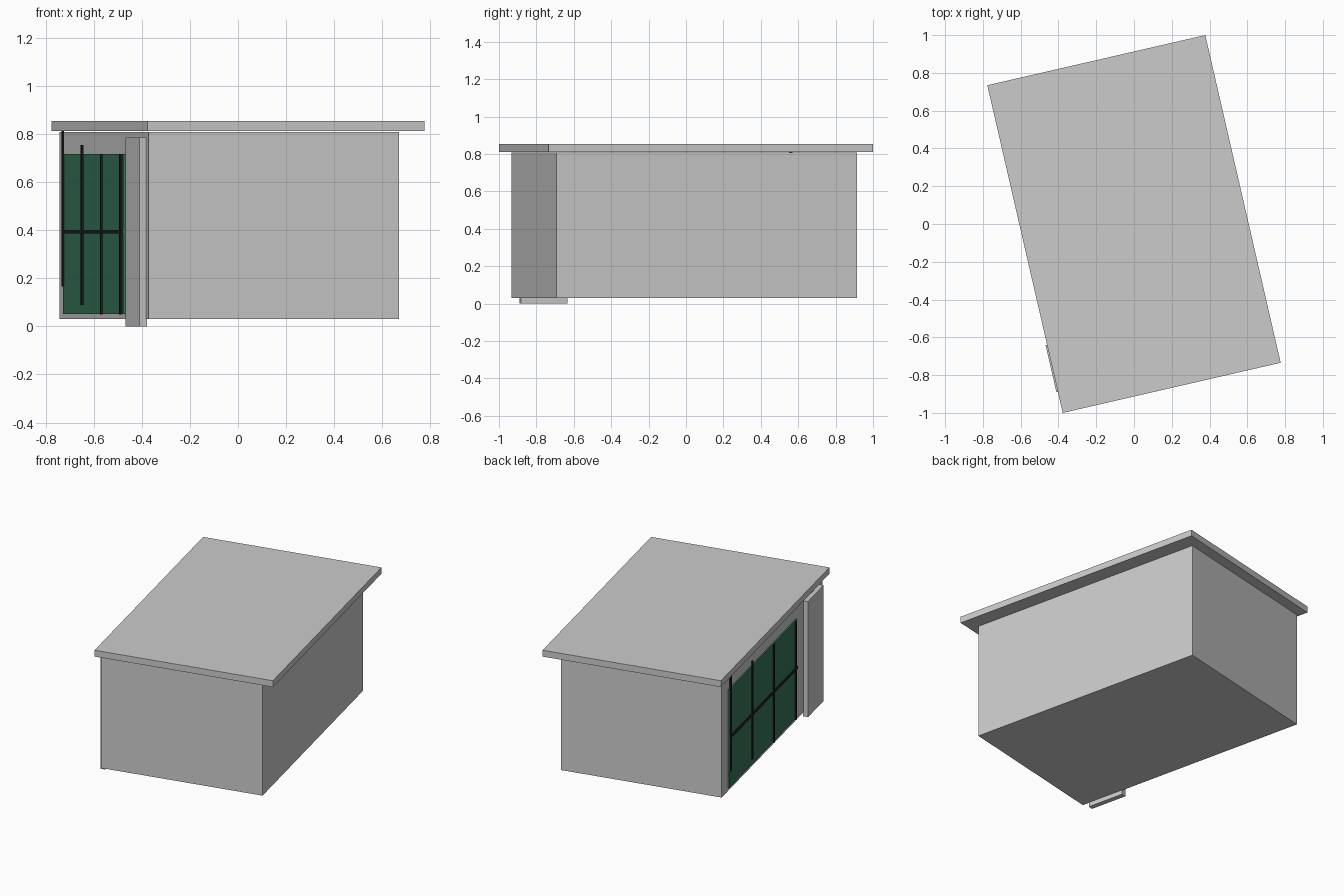
import bpy, bmesh, math
from mathutils import Matrix

if "Cube" in bpy.data.objects:
    bpy.data.objects.remove(bpy.data.objects["Cube"])

# The whole building is turned about z; parts are laid out in its own axes
TURN = Matrix.Rotation(math.radians(12.96), 4, 'Z')


def material(name, color):
    m = bpy.data.materials.new(name)
    m.diffuse_color = (*color, 1)
    m.use_nodes = True
    m.node_tree.nodes["Principled BSDF"].inputs["Base Color"].default_value = m.diffuse_color
    return m


def box(name, x, y, z, mat=None):
    """Box from (min, max) ranges along the building's axes."""
    bm = bmesh.new()
    bmesh.ops.create_cube(bm, size=1)
    for v in bm.verts:
        v.co = [r[0] if c < 0 else r[1] for c, r in zip(v.co, (x, y, z))]
    bm.transform(TURN)
    mesh = bpy.data.meshes.new(name)
    bm.to_mesh(mesh)
    bm.free()
    ob = bpy.data.objects.new(name, mesh)
    bpy.context.collection.objects.link(ob)
    if mat:
        mesh.materials.append(mat)
    return ob


glass = material("green_glass", (0.04, 0.18, 0.10))
dark = material("dark_frame", (0.012, 0.014, 0.016))

# Main volume and overhanging flat roof
box("building_body", (-0.571, 0.497), (-0.825, 0.825), (0.03, 0.808))
box("roof_slab", (-0.592, 0.592), (-0.89, 0.89), (0.812, 0.855))

# Door panel on the left wall
box("door", (-0.600, -0.567), (-0.776, -0.52), (0.0, 0.785))

# Window pane with one rail and four staggered mullions
box("window_glass", (-0.580, -0.568), (-0.39, 0.722), (0.052, 0.718), glass)
box("window_rail", (-0.588, -0.579), (-0.385, 0.715), (0.386, 0.402), dark)
for i, (y, z) in enumerate([(0.71, 0.165), (0.353, 0.09), (0.0, 0.05), (-0.36, 0.05)]):
    box(f"window_mullion_{i + 1}", (-0.588, -0.581), (y - 0.009, y + 0.009),
        (z, z + 0.665), dark)
